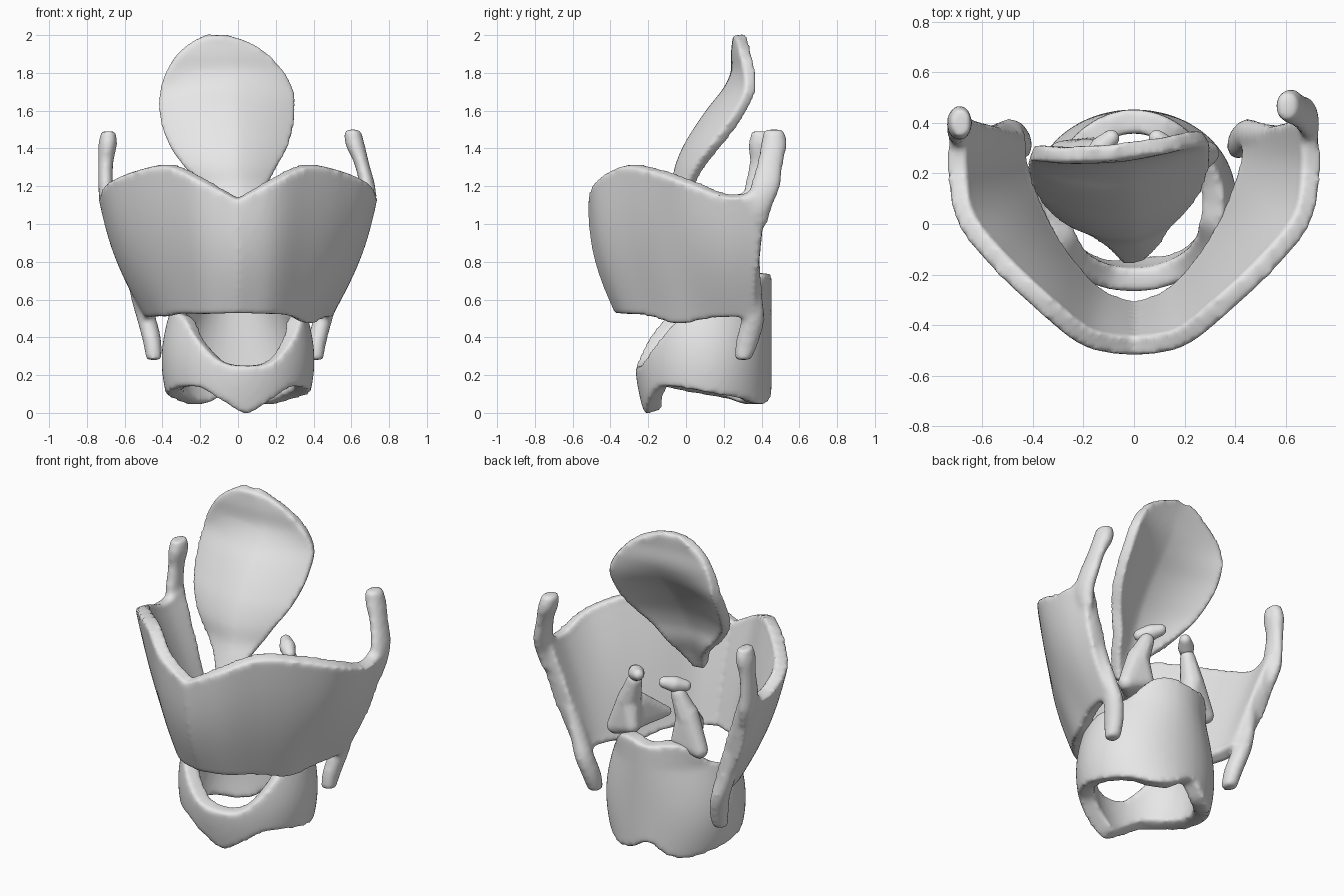
import bpy, bmesh, math
from mathutils import Vector

if "Cube" in bpy.data.objects:
    bpy.data.objects.remove(bpy.data.objects["Cube"])

mat = bpy.data.materials.new("cartilage_grey")
mat.use_nodes = True
GREY = (0.8, 0.8, 0.8, 1)
mat.diffuse_color = GREY
mat.node_tree.nodes["Principled BSDF"].inputs["Base Color"].default_value = GREY


def spline(pts, t):
    """Smooth curve through tuples of any size, t from 0 to 1."""
    n = len(pts) - 1
    i = min(int(t * n), n - 1)
    f = t * n - i
    a, b, c, d = (pts[max(0, min(n, i + k))] for k in (-1, 0, 1, 2))
    return [0.5 * (2 * q + (r - p) * f + (2 * p - 5 * q + 4 * r - s) * f ** 2
                   + (3 * q - p - 3 * r + s) * f ** 3)
            for p, q, r, s in zip(a, b, c, d)]


def make(name, bm):
    me = bpy.data.meshes.new(name)
    bmesh.ops.recalc_face_normals(bm, faces=bm.faces)
    bm.to_mesh(me)
    bm.free()
    ob = bpy.data.objects.new(name, me)
    bpy.context.collection.objects.link(ob)
    me.materials.append(mat)
    return ob


def activate(ob, *others):
    bpy.ops.object.select_all(action='DESELECT')
    for o in (ob, *others):
        o.select_set(True)
    bpy.context.view_layer.objects.active = ob


def sheet(name, fn, nu, nv, thick, closed=False):
    """Surface fn(u, v) thickened evenly to both sides."""
    bm = bmesh.new()
    cols = nu if closed else nu + 1
    g = [[bm.verts.new(fn(i / nu, j / nv)) for j in range(nv + 1)] for i in range(cols)]
    for i in range(nu):
        a, b = g[i], g[(i + 1) % cols]
        for j in range(nv):
            bm.faces.new((a[j], b[j], b[j + 1], a[j + 1]))
    ob = make(name, bm)
    activate(ob)
    m = ob.modifiers.new("thickness", 'SOLIDIFY')
    m.thickness, m.offset = thick, 0
    bpy.ops.object.modifier_apply(modifier=m.name)
    return ob


def bar(name, pts, steps=16, sides=16):
    """Upright oval bar through (x, y, z, x radius, y radius) points."""
    bm = bmesh.new()
    rings = []
    for k in range(steps + 1):
        x, y, z, rx, ry = spline(pts, k / steps)
        rings.append([bm.verts.new((x + rx * math.cos(a), y + ry * math.sin(a), z))
                      for a in (2 * math.pi * s / sides for s in range(sides))])
    for a, b in zip(rings, rings[1:]):
        for s in range(sides):
            bm.faces.new((a[s], a[(s + 1) % sides], b[(s + 1) % sides], b[s]))
    bm.faces.new(rings[0])
    bm.faces.new(rings[-1])
    return make(name, bm)


def hull(name, side, balls):
    """Skin stretched over (x, y, z, radius) balls."""
    bm = bmesh.new()
    for x, y, z, r in balls:
        new = bmesh.ops.create_icosphere(bm, subdivisions=2, radius=r)["verts"]
        bmesh.ops.translate(bm, verts=new, vec=(side * x, y, z))
    out = bmesh.ops.convex_hull(bm, input=bm.verts)
    inner = [e for e in out["geom_interior"] if isinstance(e, bmesh.types.BMVert)]
    bmesh.ops.delete(bm, geom=inner, context='VERTS')
    return make(name, bm)


def fuse(ob, parts=(), voxel=.016, rounds=6):
    """Join parts into one smooth organic skin."""
    if parts:
        activate(ob, *parts)
        bpy.ops.object.join()
    activate(ob)
    m = ob.modifiers.new("skin", 'REMESH')
    m.mode, m.voxel_size, m.use_smooth_shade = 'VOXEL', voxel, True
    s = ob.modifiers.new("soften", 'SMOOTH')
    s.factor, s.iterations = .5, rounds
    for name in ("skin", "soften"):
        bpy.ops.object.modifier_apply(modifier=name)
    bpy.ops.object.shade_smooth()


# Front shield: two wings meeting in a notched keel, with upper and lower horns
TOP = [(0, -.48, 1.13), (.18, -.45, 1.23), (.36, -.31, 1.31), (.54, -.14, 1.28),
       (.67, .03, 1.22), (.7, .23, 1.15), (.685, .42, 1.18)]
LOW = [(0, -.34, .54), (.14, -.29, .53), (.26, -.17, .52), (.35, -.03, .48),
       (.41, .11, .51), (.45, .24, .52), (.46, .36, .52)]


def shield_point(u, v):
    w = 2 * u - 1
    side = 1 if w >= 0 else -1
    p = Vector(spline(LOW, abs(w))).lerp(Vector(spline(TOP, abs(w))), v)
    bulge = .04 * math.sin(math.pi * v)
    p.x = side * (p.x + bulge * abs(w) ** .7)
    p.y -= bulge * (1 - abs(w))
    if side < 0:
        p.z += .04 * (1 - v) * math.exp(-((abs(w) - .5) / .15) ** 2)
    return p


def lining_point(u, v):
    """Inner layer that swells the wall between its rims."""
    p = shield_point(u, v)
    swell = .045 * math.sin(math.pi * v)
    w = 2 * u - 1
    p.x -= swell * w
    p.y += swell * (1 - abs(w) ** 2)
    return p


shield = sheet("shield_cartilage", shield_point, 64, 24, .08)
horns = [
    sheet("shield_lining", lining_point, 64, 24, .07),
    bar("upper_horn_left", [(.67, .38, 1.0, .035, .05), (.69, .39, 1.1, .042, .07),
                            (.685, .42, 1.2, .042, .08), (.655, .445, 1.32, .04, .07),
                            (.62, .465, 1.42, .052, .07), (.605, .465, 1.5, .045, .055)]),
    bar("upper_horn_right", [(-.67, .37, 1.0, .035, .05), (-.69, .38, 1.1, .042, .07),
                             (-.7, .38, 1.2, .04, .07), (-.7, .395, 1.32, .04, .06),
                             (-.69, .4, 1.42, .05, .07), (-.685, .4, 1.49, .04, .055)])]
for side, name, out in ((1, "left", 0), (-1, "right", .035)):
    horns.append(bar("lower_horn_" + name, [
        (side * .55, .35, .78, .04, .045), (side * (.49 + out), .35, .62, .045, .055),
        (side * (.45 + out), .355, .5, .052, .062), (side * (.42 + out), .325, .38, .05, .062),
        (side * (.41 + out), .3, .28, .042, .045)]))
fuse(shield, horns)

# Ring: low arch in front, tall plate behind with a notch below; rows are (bottom z, top z)
RING = [(.0, .25), (.07, .27), (.14, .38), (.14, .5), (.12, .53),
        (.1, .56), (.08, .62), (.05, .72), (.06, .74), (.13, .72)]


def ring_point(u, v):
    a = 2 * math.pi * u
    low, high = spline(RING, abs(2 * ((u - .02 + .5) % 1) - 1))
    z = low + (high - low) * v
    swell = .84 + .18 * math.sin(math.pi * min(1, z / .62 + .05))
    back = max(0, -math.cos(a))
    depth = .315 * (swell + (.97 - swell) * back)
    return (.35 * swell * math.sin(a), .1 - depth * math.cos(a), z)


ring = sheet("ring_cartilage", ring_point, 72, 18, .095, True)
fuse(ring)

# Leaf-shaped flap; rows are (z, centre x, half width, ridge y, edge setback)
LEAF = [(1.0, -.01, .04, -.13, .0), (1.1, 0, .09, -.09, .02), (1.2, -.02, .16, -.05, .055),
        (1.3, -.04, .235, -.03, .085), (1.4, -.05, .3, .01, .115), (1.5, -.055, .335, .07, .13),
        (1.6, -.06, .35, .14, .125), (1.7, -.06, .345, .22, .09), (1.8, -.07, .31, .27, .04),
        (1.9, -.085, .235, .275, .02), (1.97, -.1, .13, .28, .01), (2.0, -.11, .05, .28, .0)]


def leaf_point(u, v):
    z, cx, half, y, back = spline(LEAF, v)
    t = 2 * u - 1
    return (cx + half * t, y + back * (.3 * abs(t - .15) + .7 * t * t) + .1 * half * t, z)


leaf = sheet("leaf_flap", leaf_point, 28, 48, .065)
fuse(leaf, voxel=.014, rounds=5)

# Paired pyramids on the ring's back rim, each capped by a slanted bead
for side, name in ((1, "left"), (-1, "right")):
    body = hull("pyramid_" + name, side, [
        (.29, .28, .7, .05), (.16, .3, .74, .045), (.2, .2, .72, .045), (.2, .27, .9, .065)])
    parts = [
        hull("pyramid_tip", side, [(.2, .27, .88, .07), (.15, .29, 1.02, .045)]),
        hull("front_spur", side, [(.2, .22, .74, .06), (.18, .2, .86, .045),
                                  (.11, .03, .74, .03)])]
    fuse(body, parts, .012, 5)
    bead = hull("bead_" + name, side, [(.09, .34, 1.09, .035), (.13, .3, 1.075, .048),
                                       (.175, .255, 1.06, .035)])
    fuse(bead, voxel=.01, rounds=3)
